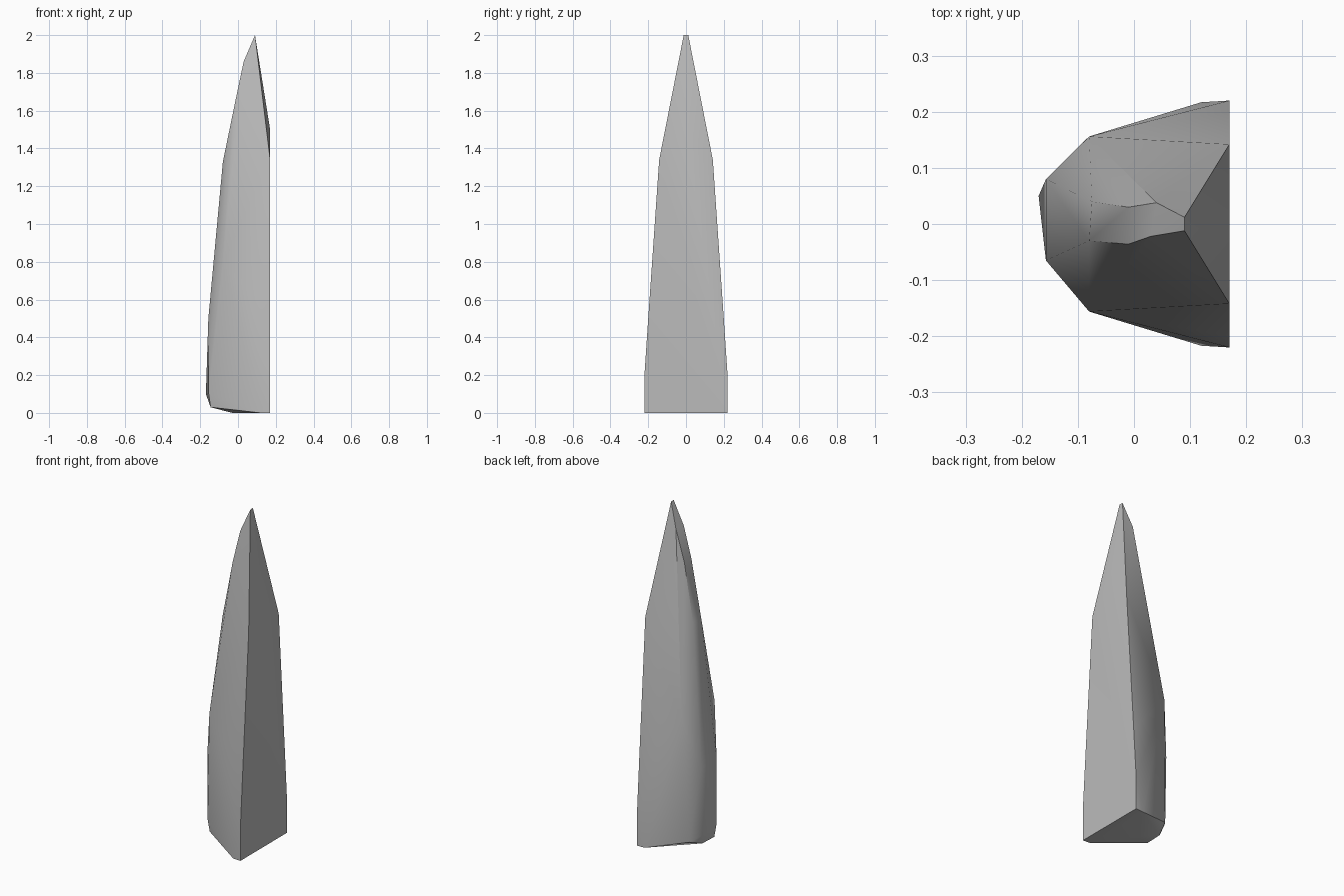
import bpy, bmesh, math

cube = bpy.data.objects.get("Cube")
if cube:
    bpy.data.objects.remove(cube)

# Plain stone colour
stone = bpy.data.materials.new("grey stone")
stone.use_nodes = True
colour = (0.5, 0.5, 0.5, 1)
stone.diffuse_color = colour
stone.node_tree.nodes["Principled BSDF"].inputs["Base Color"].default_value = colour

# Corners that occur at both the front and the back: x, half width, z
paired = [
    (0.09, 0.012, 2.0),      # tip
    (0.17, 0.142, 1.34),     # shoulder of the flat side
    (0.17, 0.2, 0.5),
    (0.17, 0.22, 0.2),
    (0.17, 0.22, 0),
    (0.12, 0.217, 0),
    (-0.08, 0.156, 0.79),    # main crease
]
# Corners of the rough side
single = [
    (0.17, 0, 1.5),
    (0.03, -0.022, 1.86), (0.04, 0.038, 1.86),
    (-0.01, -0.036, 1.67), (-0.01, 0.03, 1.67),
    (-0.08, -0.03, 1.33), (-0.075, 0.04, 1.33),
    (-0.157, -0.065, 0.5), (-0.157, 0.08, 0.5),
    (-0.17, 0.05, 0.1),
    (-0.155, -0.065, 0.1), (-0.11, 0.127, 0.06),
    (-0.145, -0.06, 0.03), (-0.14, 0.045, 0.03),
    (-0.03, 0, 0),
]

# Chipped spike wrapped around the corners
bm = bmesh.new()
for x, y, z in paired:
    for side in (-1, 1):
        bm.verts.new((x, side * y, z))
for corner in single:
    bm.verts.new(corner)
bmesh.ops.convex_hull(bm, input=bm.verts[:])
loose = [v for v in bm.verts if not v.link_faces]
bmesh.ops.delete(bm, geom=loose, context='VERTS')
bmesh.ops.recalc_face_normals(bm, faces=bm.faces[:])
mesh = bpy.data.meshes.new("stone_spike")
bm.to_mesh(mesh)
bm.free()
mesh.materials.append(stone)
spike = bpy.data.objects.new("stone_spike", mesh)
bpy.context.collection.objects.link(spike)

# Soft faces with crisp ridges
bpy.context.view_layer.objects.active = spike
spike.select_set(True)
bpy.ops.object.shade_smooth_by_angle(angle=math.radians(30))
